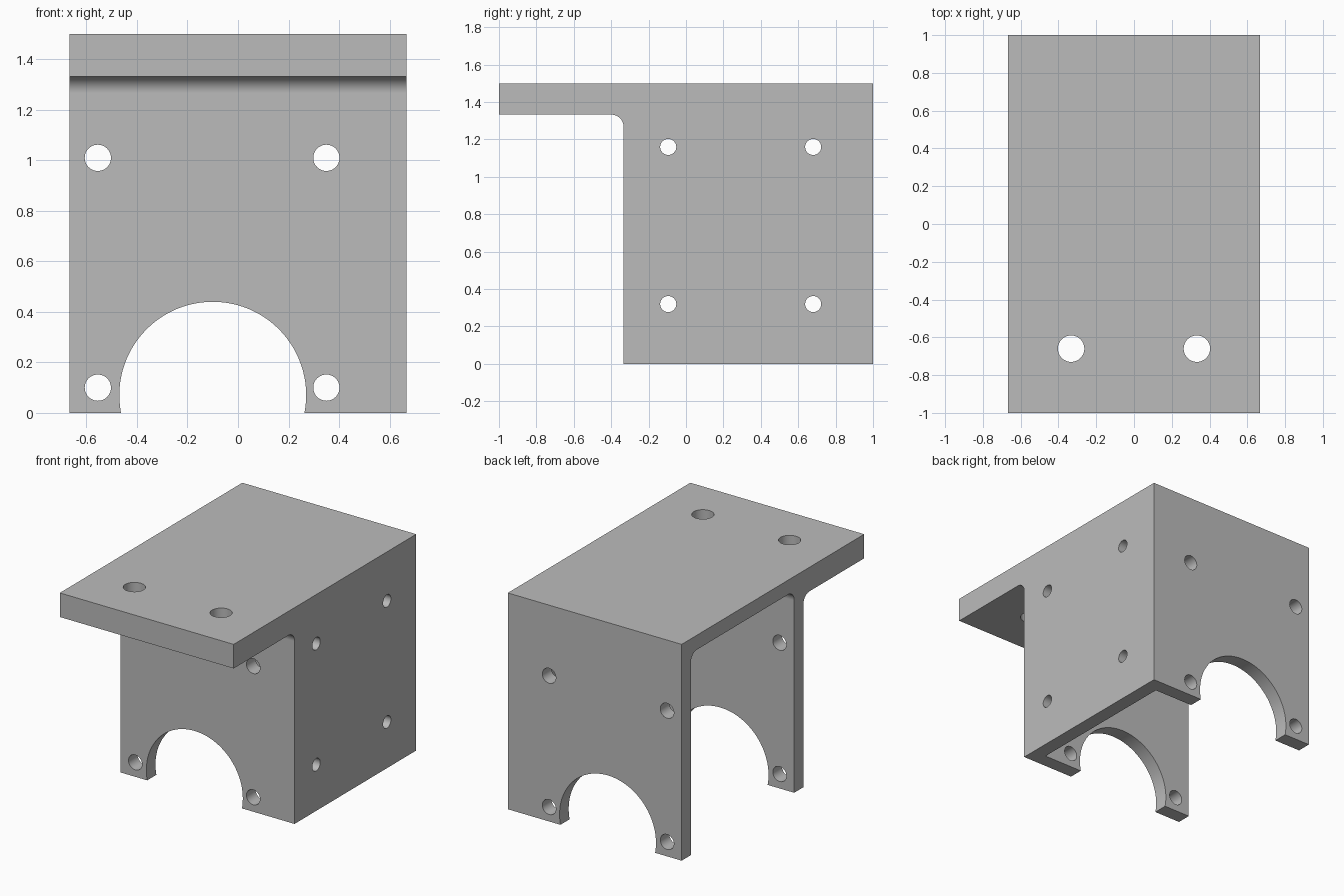
import bpy, bmesh, math
from mathutils import Matrix, Vector

if "Cube" in bpy.data.objects:
    bpy.data.objects.remove(bpy.data.objects["Cube"], do_unlink=True)

HALF_W, HEIGHT, WALL, FILLET = 0.667, 1.5, 0.1, 0.067
FRONT = -0.333      # front face of the box
SHELF = 1.333       # underside of the overhanging shelf

grey = bpy.data.materials.new("plain grey")
grey.use_nodes = True
colour = (0.5, 0.5, 0.5, 1)
grey.diffuse_color = colour
grey.node_tree.nodes["Principled BSDF"].inputs["Base Color"].default_value = colour


def add_object(name, bm):
    bmesh.ops.recalc_face_normals(bm, faces=bm.faces)
    mesh = bpy.data.meshes.new(name)
    bm.to_mesh(mesh)
    bm.free()
    obj = bpy.data.objects.new(name, mesh)
    bpy.context.collection.objects.link(obj)
    return obj


def arc(cy, cz, start, end, steps=12):
    """Points of a fillet around (cy, cz), angles in degrees."""
    angles = [math.radians(start + (end - start) * i / steps) for i in range(steps + 1)]
    return [(cy + FILLET * math.cos(a), cz + FILLET * math.sin(a)) for a in angles]


def extrude_profile(name, points, x0, x1):
    """Side profile in y, z swept along x."""
    bm = bmesh.new()
    face = bm.faces.new([bm.verts.new((x0, y, z)) for y, z in points])
    swept = bmesh.ops.extrude_face_region(bm, geom=[face])["geom"]
    verts = [g for g in swept if isinstance(g, bmesh.types.BMVert)]
    bmesh.ops.translate(bm, verts=verts, vec=(x1 - x0, 0, 0))
    return add_object(name, bm)


def rod(name, centre, radius, length, axis, sides=48):
    bm = bmesh.new()
    turn = Vector((0, 0, 1)).rotation_difference(Vector(axis)).to_matrix().to_4x4()
    bmesh.ops.create_cone(bm, cap_ends=True, segments=sides, radius1=radius, radius2=radius,
                          depth=length, matrix=Matrix.Translation(centre) @ turn)
    return add_object(name, bm)


# Outer body with the overhanging shelf and its fillet
outline = [(-1, HEIGHT), (-1, SHELF)]
outline += arc(FRONT - FILLET, SHELF - FILLET, 90, 0)
outline += [(FRONT, 0), (1, 0), (1, HEIGHT)]
bracket = extrude_profile("motor_bracket", outline, -HALF_W, HALF_W)

# Inner cavity, open below and on one side, rounded along the ceiling
inner_front, inner_back, ceiling = FRONT + WALL, 1 - WALL, HEIGHT - WALL
hollow = [(inner_back, -0.2)]
hollow += arc(inner_back - FILLET, ceiling - FILLET, 0, 90)
hollow += arc(inner_front + FILLET, ceiling - FILLET, 90, 180)
hollow += [(inner_front, -0.2)]
cutters = [extrude_profile("cavity_cutter", hollow, -1, HALF_W - WALL)]

# Large arch and bolt holes through the front and back plates
cutters.append(rod("arch_cutter", (-0.1, 0.3, 0.07), 0.37, 3, (0, 1, 0), 96))
for x in (-0.555, 0.35):
    for z in (0.1, 1.01):
        cutters.append(rod("plate_hole_cutter", (x, 0.3, z), 0.052, 3, (0, 1, 0)))

# Bolt holes through the side wall
for y in (-0.095, 0.68):
    for z in (0.32, 1.16):
        cutters.append(rod("side_hole_cutter", (HALF_W, y, z), 0.043, 0.6, (1, 0, 0)))

# Mounting holes through the shelf
for x in (-0.333, 0.333):
    cutters.append(rod("shelf_hole_cutter", (x, -0.66, HEIGHT), 0.07, 0.8, (0, 0, 1)))

# Cut everything out, then remove the cutters
bpy.ops.object.select_all(action="DESELECT")
bpy.context.view_layer.objects.active = bracket
bracket.select_set(True)
for cutter in cutters:
    cutter.hide_render = True
    cut = bracket.modifiers.new("cut", "BOOLEAN")
    cut.operation, cut.solver, cut.object = "DIFFERENCE", "EXACT", cutter
    bpy.ops.object.modifier_apply(modifier=cut.name)
    bpy.data.objects.remove(cutter, do_unlink=True)

# Smooth the round surfaces and keep the flats flat
bracket.data.materials.clear()
bracket.data.materials.append(grey)
bpy.ops.object.shade_smooth_by_angle(angle=math.radians(30))
weighted = bracket.modifiers.new("flat faces", "WEIGHTED_NORMAL")
weighted.keep_sharp = True
